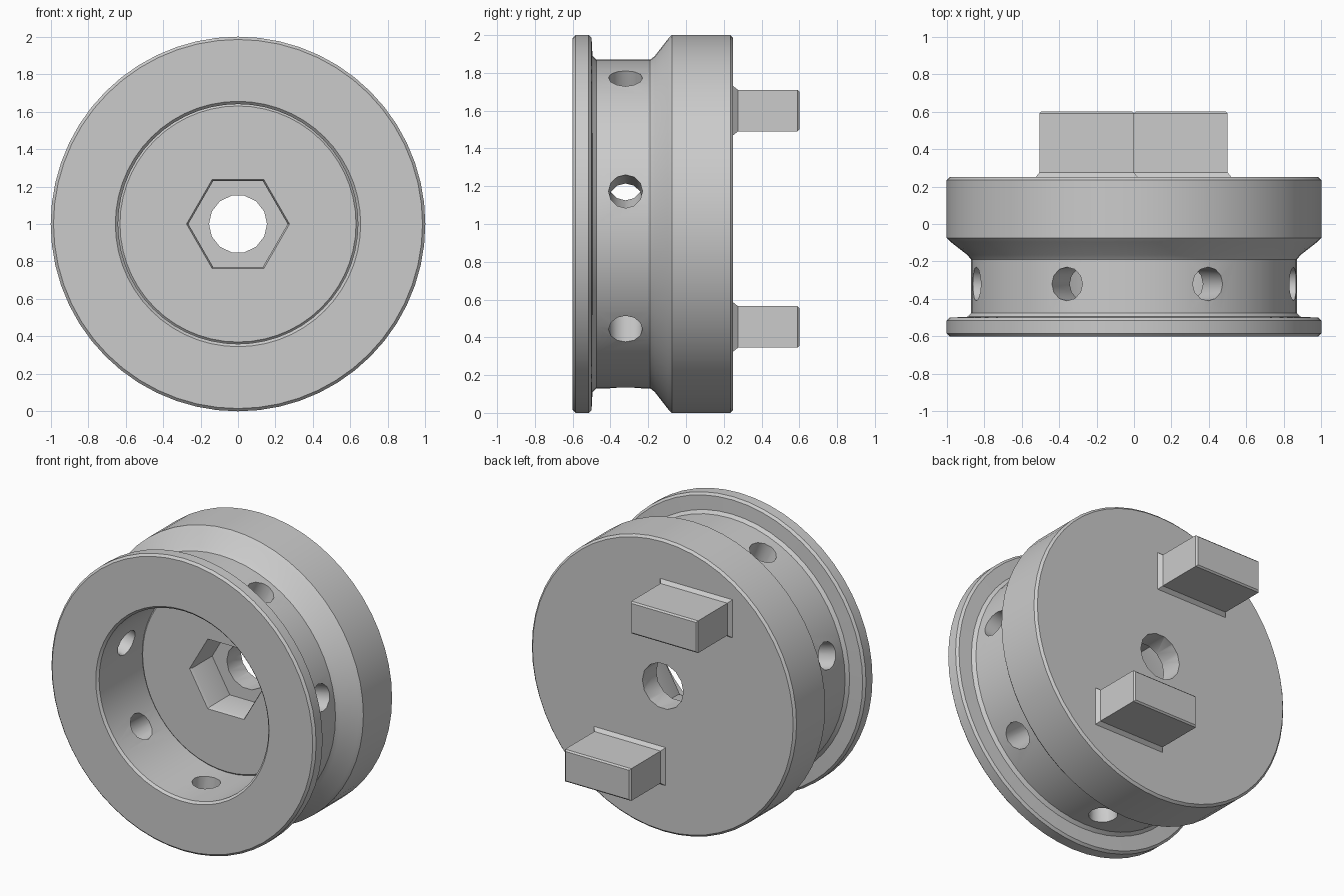
import bpy, bmesh, math
from mathutils import Matrix, Vector

if "Cube" in bpy.data.objects:
    bpy.data.objects.remove(bpy.data.objects["Cube"])

grey = bpy.data.materials.new("plain grey")
grey.use_nodes = True
COLOUR = (0.6, 0.6, 0.6, 1)
grey.diffuse_color = COLOUR
grey.node_tree.nodes["Principled BSDF"].inputs["Base Color"].default_value = COLOUR

CENTRE = Vector((0, 0, 1))


def make_object(name, bm):
    bmesh.ops.recalc_face_normals(bm, faces=bm.faces)
    mesh = bpy.data.meshes.new(name)
    bm.to_mesh(mesh)
    bm.free()
    mesh.materials.append(grey)
    obj = bpy.data.objects.new(name, mesh)
    bpy.context.collection.objects.link(obj)
    return obj


def skin(bm, rings, closed=False):
    """Join equal rings of vertices; cap the ends unless the loop closes."""
    pairs = list(zip(rings, rings[1:]))
    if closed:
        pairs.append((rings[-1], rings[0]))
    else:
        bm.faces.new(rings[0])
        bm.faces.new(rings[-1])
    n = len(rings[0])
    for a, b in pairs:
        for i in range(n):
            j = (i + 1) % n
            bm.faces.new((a[i], a[j], b[j], b[i]))


def lathe(name, profile, sides):
    """Turn (radius, y) points around the wheel axis."""
    bm = bmesh.new()
    rings = []
    for r, y in profile:
        angles = [math.tau * i / sides for i in range(sides)]
        rings.append([bm.verts.new((r * math.cos(a), y, 1 + r * math.sin(a))) for a in angles])
    skin(bm, rings)
    return make_object(name, bm)


def cut(target, cutter):
    mod = target.modifiers.new("cut", 'BOOLEAN')
    mod.operation = 'DIFFERENCE'
    mod.solver = 'EXACT'
    mod.object = cutter
    bpy.context.view_layer.objects.active = target
    bpy.ops.object.modifier_apply(modifier=mod.name)
    bpy.data.objects.remove(cutter)


# Flanged body with a groove behind the front rim and an open front bore
body = lathe("wheel_body", [
    (0.05, -0.13), (0.63, -0.13), (0.64, -0.12), (0.64, -0.585), (0.655, -0.6),
    (0.985, -0.6), (1.0, -0.585), (1.0, -0.515), (0.985, -0.5), (0.89, -0.495),
    (0.87, -0.475), (0.87, -0.19), (0.89, -0.165), (0.98, -0.095), (1.0, -0.075),
    (1.0, 0.235), (0.985, 0.25), (0.05, 0.25)], 56)

# Hexagonal pocket, then the axle hole
cut(body, lathe("hex_cutter", [(0.275, -0.3), (0.275, -0.13), (0.265, -0.11), (0.265, 0.1)], 6))
cut(body, lathe("axle_cutter", [(0.155, -0.4), (0.155, 0.5)], 14))

# Seven radial holes through the groove wall
bm = bmesh.new()
for i in range(7):
    a = math.radians(11.5) + math.tau * i / 7
    out = Vector((math.cos(a), 0, math.sin(a)))
    place = Matrix.Translation(CENTRE + out * 0.74 + Vector((0, -0.32, 0)))
    bmesh.ops.create_cone(bm, cap_ends=True, segments=12, radius1=0.09, radius2=0.09,
                          depth=0.5, matrix=place @ out.to_track_quat('Z', 'Y').to_matrix().to_4x4())
cut(body, make_object("radial_cutter", bm))


def drive_peg(name, x0, x1, z0, z1):
    """Rectangular lug with a small flare at its root and an eased tip."""
    bm = bmesh.new()
    rings = []
    for y, g in ((0.23, 0.02), (0.25, 0.02), (0.275, 0), (0.59, 0), (0.6, -0.01)):
        corners = ((x0 - g, z0 - g), (x1 + g, z0 - g), (x1 + g, z1 + g), (x0 - g, z1 + g))
        rings.append([bm.verts.new((x, y, z)) for x, z in corners])
    skin(bm, rings)
    return make_object(name, bm)


# Two offset drive pegs on the back face
pegs = [drive_peg("upper_drive_peg", -0.505, 0, 1.49, 1.71),
        drive_peg("lower_drive_peg", 0, 0.5, 0.345, 0.565)]

# Smooth round surfaces, sharp edges kept
bpy.ops.object.select_all(action='DESELECT')
for obj in [body] + pegs:
    obj.select_set(True)
bpy.context.view_layer.objects.active = body
bpy.ops.object.shade_smooth_by_angle(angle=math.radians(32))
